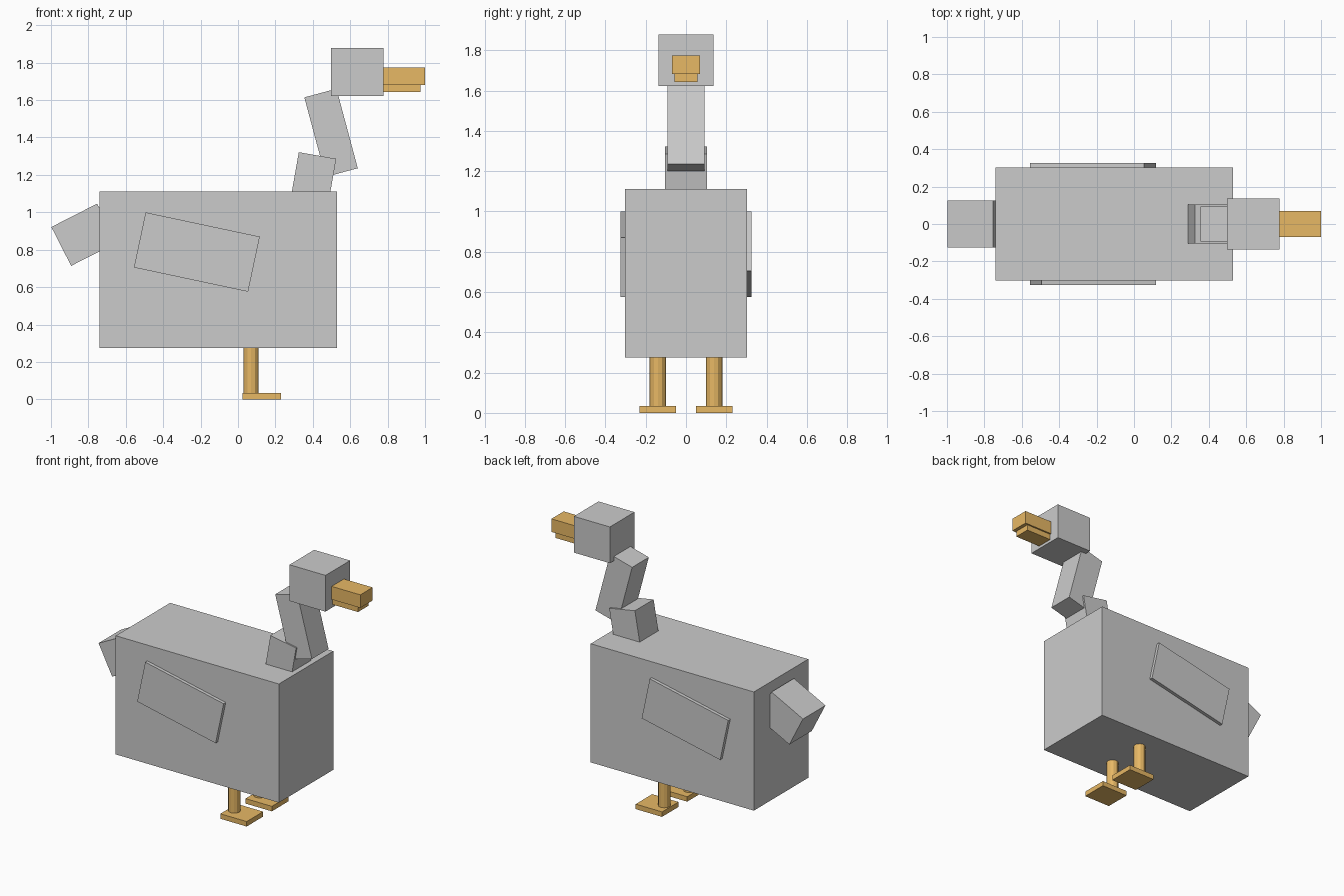
import bpy
from math import radians

if "Cube" in bpy.data.objects:
    bpy.data.objects.remove(bpy.data.objects["Cube"])

orange = bpy.data.materials.new("orange")
orange.diffuse_color = (0.8, 0.48, 0.13, 1)
orange.use_nodes = True
orange.node_tree.nodes["Principled BSDF"].inputs["Base Color"].default_value = orange.diffuse_color


def box(name, center, size, tilt=0, mat=None):
    bpy.ops.mesh.primitive_cube_add(size=1, location=center)
    ob = bpy.context.object
    ob.name = name
    ob.scale = size
    bpy.ops.object.transform_apply(location=False, rotation=False, scale=True)
    ob.rotation_euler.y = radians(tilt)
    if mat:
        ob.data.materials.append(mat)
    return ob


# Body and tail
box("body", (-0.105, 0, 0.693), (1.27, 0.605, 0.835))
box("tail", (-0.8225, 0, 0.88), (0.275, 0.25, 0.233), -27)

# Neck and head
box("lower_neck", (0.399, 0, 1.156), (0.203, 0.208, 0.30), 10)
box("upper_neck", (0.4975, 0, 1.425), (0.178, 0.185, 0.44), -15)
box("head", (0.637, 0, 1.75), (0.28, 0.274, 0.255))

# Beak
box("upper_beak", (0.88, 0, 1.728), (0.24, 0.137, 0.092), 0, orange)
box("lower_beak", (0.8625, 0, 1.662), (0.225, 0.115, 0.04), 0, orange)

for side, label in ((-1, "front"), (1, "back")):
    # Wings tilt in opposite directions on the two sides
    box(label + "_wing", (-0.22, side * 0.301, 0.7875), (0.624, 0.05, 0.301), -12 * side)
    # Legs and feet
    bpy.ops.mesh.primitive_cylinder_add(vertices=12, radius=0.04, depth=0.28,
                                        location=(0.07, side * 0.14, 0.16))
    leg = bpy.context.object
    leg.name = label + "_leg"
    leg.data.materials.append(orange)
    box(label + "_foot", (0.127, side * 0.14, 0.0175), (0.205, 0.183, 0.035), 0, orange)
